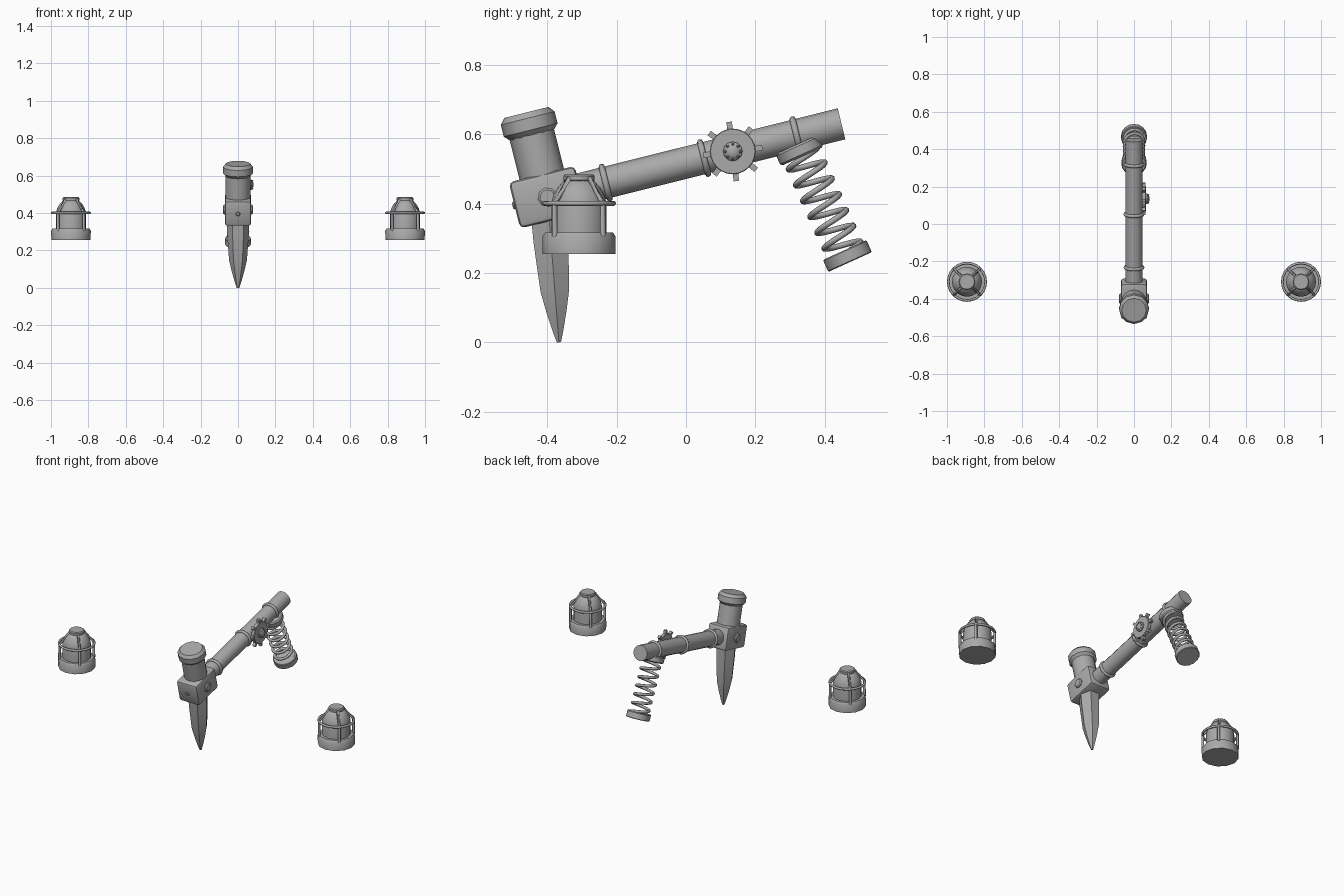
import bpy, bmesh
from math import sin, cos, pi, radians
from mathutils import Matrix, Vector

cube = bpy.data.objects.get("Cube")
if cube:
    bpy.data.objects.remove(cube, do_unlink=True)

steel = bpy.data.materials.new("grey steel")
steel.use_nodes = True
GREY = (0.4, 0.4, 0.4, 1)
steel.diffuse_color = GREY
steel.node_tree.nodes["Principled BSDF"].inputs["Base Color"].default_value = GREY


def finish(name, bm, matrix, angle=35):
    bmesh.ops.recalc_face_normals(bm, faces=bm.faces)
    mesh = bpy.data.meshes.new(name)
    bm.to_mesh(mesh)
    bm.free()
    mesh.materials.append(steel)
    mesh.shade_smooth()
    mesh.set_sharp_from_angle(angle=radians(angle))
    obj = bpy.data.objects.new(name, mesh)
    obj.matrix_world = matrix
    bpy.context.collection.objects.link(obj)
    return obj


def skin(bm, rings, closed=False):
    """Join vertex rings with quads; cap the ends unless closed."""
    n = len(rings[0])
    pairs = list(zip(rings, rings[1:] + rings[:1])) if closed else list(zip(rings, rings[1:]))
    for a, b in pairs:
        for i in range(n):
            j = (i + 1) % n
            bm.faces.new((a[i], a[j], b[j], b[i]))
    if not closed:
        bm.faces.new(rings[0])
        bm.faces.new(rings[-1])


def lathe(name, profile, matrix, sides=16, turn=0.0, angle=35):
    """Solid of (radius, height) points around local z."""
    bm = bmesh.new()
    rings = []
    for r, z in profile:
        rings.append([bm.verts.new((r * cos(turn + 2 * pi * i / sides),
                                    r * sin(turn + 2 * pi * i / sides), z)) for i in range(sides)])
    skin(bm, rings)
    return finish(name, bm, matrix, angle)


def tube(name, path, radius, matrix, sides=8, closed=False):
    """Round bar swept along a path."""
    bm = bmesh.new()
    pts = [Vector(p) for p in path]
    last = len(pts) - 1
    rings = []
    for k, p in enumerate(pts):
        if closed:
            t = pts[(k + 1) % len(pts)] - pts[k - 1]
        else:
            t = pts[min(k + 1, last)] - pts[max(k - 1, 0)]
        t.normalize()
        ref = Vector((0, 0, 1)) if abs(t.z) < 0.9 else Vector((p.y, -p.x, 0)).normalized()
        u = t.cross(ref).normalized()
        v = t.cross(u)
        rings.append([bm.verts.new(p + radius * (cos(2 * pi * i / sides) * u + sin(2 * pi * i / sides) * v))
                      for i in range(sides)])
    skin(bm, rings, closed)
    return finish(name, bm, matrix, 60)


def circle(radius, z=0.0, count=24):
    return [(radius * cos(2 * pi * i / count), radius * sin(2 * pi * i / count), z) for i in range(count)]


def disc(r, z0, z1, bevel):
    """Cylinder profile with chamfered rims."""
    return [(r - bevel, z0), (r, z0 + bevel), (r, z1 - bevel), (r - bevel, z1)]


T, RX, RY = Matrix.Translation, lambda a: Matrix.Rotation(radians(a), 4, 'X'), \
    lambda a: Matrix.Rotation(radians(a), 4, 'Y')

# Hammer frame: local z along the head, local y along the arm
hub = T((0, -0.40, 0.419)) @ RX(14)
along = hub @ RX(-90)

# Head block
bm = bmesh.new()
bmesh.ops.create_cube(bm, size=1, matrix=Matrix.Diagonal((0.14, 0.196, 0.137, 1)))
bmesh.ops.bevel(bm, geom=bm.edges[:], offset=0.014, segments=2, profile=0.5, affect='EDGES')
finish("head_block", bm, hub)

# Upper head with its cap
lathe("head_cylinder", [(0.066, 0.05), (0.066, 0.2)], hub)
lathe("head_cap", [(0.066, 0.185), (0.08, 0.2), (0.08, 0.235), (0.066, 0.252)], hub, 12)

# Chisel spike, six-sided
spike = T((0, -0.367, 0)) @ RX(4.5)
lathe("chisel_spike", [(0.007, 0), (0.017, 0.03), (0.034, 0.09), (0.048, 0.15), (0.058, 0.29), (0.06, 0.38)],
      spike, 6, angle=25)

# Bolts on the block
for side, deg in (("left", 90), ("right", -90)):
    lathe(side + "_block_bolt", disc(0.028, 0.06, 0.08, 0.006), hub @ RY(deg), 8)
lathe("front_block_bolt", disc(0.013, 0.09, 0.104, 0.004), hub @ RX(90), 6)

# Arm and its rings
lathe("arm", [(0.046, 0.05), (0.046, 0.875)], along)
for name, d in (("front", 0.173), ("middle", 0.466), ("rear", 0.741)):
    tube(name + "_arm_ring", circle(0.047, d), 0.009, along, closed=True)

# Gear on the left side of the arm
gear = T((0, 0.135, 0.551)) @ RY(90)
lathe("gear_disc", disc(0.066, 0.042, 0.064, 0.002), gear, 24)
bm = bmesh.new()
for i in range(8):
    spin = Matrix.Rotation(radians(45 * i + 7), 4, 'Z')
    bmesh.ops.create_cube(bm, size=1, matrix=spin @ T((0.072, 0, 0.053)) @ Matrix.Diagonal((0.028, 0.016, 0.018, 1)))
finish("gear_teeth", bm, gear)
lathe("gear_hub", [(0.028, 0.06), (0.028, 0.07), (0.019, 0.079), (0.008, 0.083)], gear, 12)
bm = bmesh.new()
for i in range(8):
    spin = Matrix.Rotation(radians(45 * i), 4, 'Z')
    bmesh.ops.create_icosphere(bm, subdivisions=1, radius=0.005, matrix=spin @ T((0.021, 0, 0.077)))
finish("gear_rivets", bm, gear)

# Spring with end plates, local z pointing down the spring
top, low = Vector((0, 0.328, 0.554)), Vector((0, 0.466, 0.249))
spring = T(top) @ (low - top).to_track_quat('Z', 'X').to_matrix().to_4x4()
length = (low - top).length
lathe("spring_top_plate", disc(0.068, -0.019, 0.019, 0.006), spring)
lathe("spring_bottom_plate", disc(0.069, length - 0.019, length + 0.019, 0.003), spring)
TURNS, STEPS = 6.2, 150
tube("spring_coil", [(0.052 * cos(2 * pi * TURNS * i / STEPS), 0.052 * sin(2 * pi * TURNS * i / STEPS),
                      0.012 + (length - 0.024) * i / STEPS) for i in range(STEPS + 1)], 0.0085, spring)

# Caged lanterns, one on each side
for side, x in (("left", 0.893), ("right", -0.893)):
    at = T((x, -0.309, 0.255))
    lathe(side + "_lantern_base", [(0.105, 0), (0.106, 0.05), (0.098, 0.062)], at, 12)
    lathe(side + "_lantern_dome", [(0.08, 0.05), (0.08, 0.145), (0.074, 0.17), (0.061, 0.192),
                                   (0.045, 0.21), (0.02, 0.222)], at, 20, angle=60)
    lathe(side + "_lantern_cap", disc(0.045, 0.208, 0.23, 0.005), at, 12)
    tube(side + "_lantern_ring", circle(0.1, 0.146), 0.007, at, closed=True)
    for i in range(4):
        spin = at @ Matrix.Rotation(radians(45 + 90 * i), 4, 'Z')
        tube(f"{side}_lantern_bar_{i + 1}", [(0.098, 0, 0.05), (0.098, 0, 0.147), (0.04, 0, 0.218)],
             0.008, spin)
